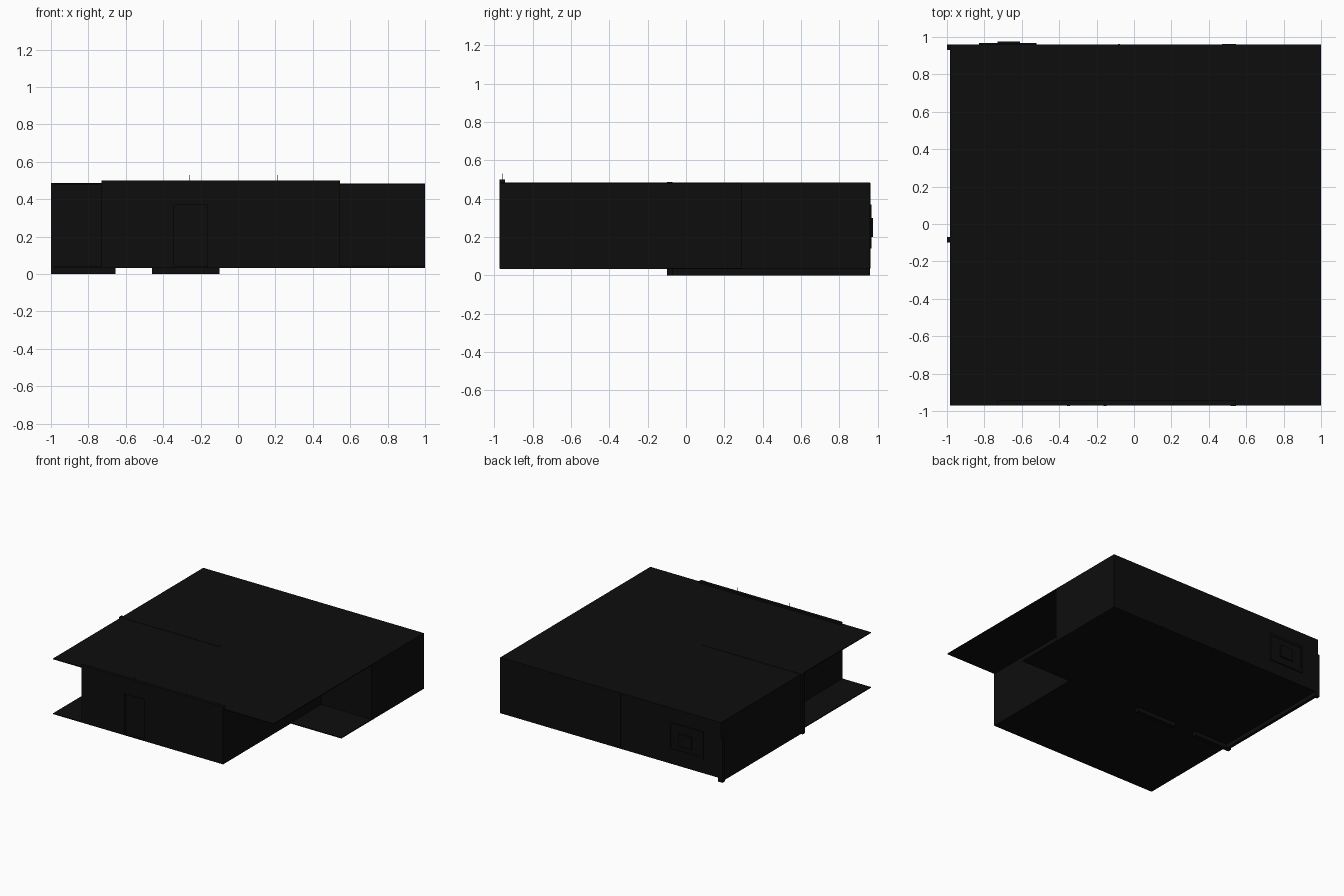
import bpy, bmesh

if "Cube" in bpy.data.objects:
    bpy.data.objects.remove(bpy.data.objects["Cube"])

mat = bpy.data.materials.new("near_black")
mat.diffuse_color = (0.004, 0.004, 0.004, 1)
mat.use_nodes = True
mat.node_tree.nodes["Principled BSDF"].inputs["Base Color"].default_value = mat.diffuse_color


def finish(name, bm):
    me = bpy.data.meshes.new(name)
    bmesh.ops.recalc_face_normals(bm, faces=bm.faces[:])
    bm.to_mesh(me)
    bm.free()
    me.materials.append(mat)
    ob = bpy.data.objects.new(name, me)
    bpy.context.collection.objects.link(ob)
    return ob


def box(name, x0, x1, y0, y1, z0, z1):
    bm = bmesh.new()
    bmesh.ops.create_cube(bm, size=1)
    for v in bm.verts:
        v.co = (x1 if v.co.x > 0 else x0, y1 if v.co.y > 0 else y0, z1 if v.co.z > 0 else z0)
    return finish(name, bm)


def slab(name, outline, z0, z1):
    bm = bmesh.new()
    face = bm.faces.new([bm.verts.new((x, y, z0)) for x, y in outline])
    new = bmesh.ops.extrude_face_region(bm, geom=[face])["geom"]
    bmesh.ops.translate(bm, vec=(0, 0, z1 - z0),
                        verts=[g for g in new if isinstance(g, bmesh.types.BMVert)])
    return finish(name, bm)


L, R, F, B = -0.985, 1.0, -0.97, 0.96      # plan limits
MID, WEST, EAST = -0.10, -0.73, 0.545      # main wall lines
Z0, Z1, T = 0.035, 0.482, 0.025            # floor, ceiling, wall thickness

# Flat roof and the floor with its missing front right corner
box("roof", L, R, F, B, 0.478, 0.485)
slab("floor", [(L, F), (EAST, F), (EAST, MID), (R, MID), (R, B), (L, B)], 0.032, 0.039)

# Front wall, rising slightly above the roof, with a recessed doorway
box("front_wall_left", WEST, -0.35, F, F + T, Z0, 0.50)
box("front_wall_right", -0.155, EAST, F, F + T, Z0, 0.50)
box("door_lintel", -0.35, -0.155, F, F + T, 0.37, 0.50)
box("front_door", -0.35, -0.155, F + 0.02, F + 0.03, Z0, 0.37)
for x in (-0.35, -0.155):
    box("door_jamb", x - 0.008, x + 0.008, F - 0.003, F + T, Z0, 0.50)
box("front_corner_post", EAST - 0.03, EAST, F - 0.003, F + T, Z0, 0.50)
for x in (-0.26, 0.21):
    box("roof_pin", x - 0.0015, x + 0.0015, F + 0.01, F + 0.013, 0.48, 0.53)

# Side walls beside the two open corners
box("porch_side_wall", WEST, WEST + T, F, MID, Z0, Z1)
box("terrace_side_wall", EAST - T, EAST, F, 0.29, Z0, Z1)
box("terrace_back_wall", EAST - T, R, 0.29, 0.29 + T, Z0, Z1)
box("right_wall", R - T, R, 0.29, B, Z0, Z1)

# Left room: outer wall and cross wall reach the ground
box("left_wall", L, L + T, MID, B, 0, Z1)
for x0, x1 in ((-1, -0.655), (-0.46, -0.10)):
    box("cross_wall", x0, x1, MID, MID + 0.03, 0, 0.487)
box("cross_wall_lintel", -0.655, -0.46, MID, MID + 0.03, 0.38, 0.487)
box("inner_wall", -0.10, -0.075, MID, B, Z0, Z1)

# Back wall with pilasters
box("back_wall", L, R, B - T, B, Z0, Z1)
box("back_wall_end", -1, L, B - 0.03, B, 0, 0.36)
for x0, x1 in ((0.47, 0.545), (-0.085, -0.075)):
    box("back_pilaster", x0, x1, B - T, B + 0.002, Z0, Z1)

# Back window: frame bars around a pane, with a raised centre
wx0, wx1, wz0, wz1 = -0.83, -0.52, 0.14, 0.37
for z in (wz0, wz1 - 0.02):
    box("window_rail", wx0, wx1, B, B + 0.008, z, z + 0.02)
for x in (wx0, wx1 - 0.02):
    box("window_stile", x, x + 0.02, B, B + 0.008, wz0, wz1)
box("window_pane", wx0, wx1, B, B + 0.004, wz0, wz1)
box("window_centre", -0.73, -0.61, B, B + 0.015, 0.20, 0.30)
